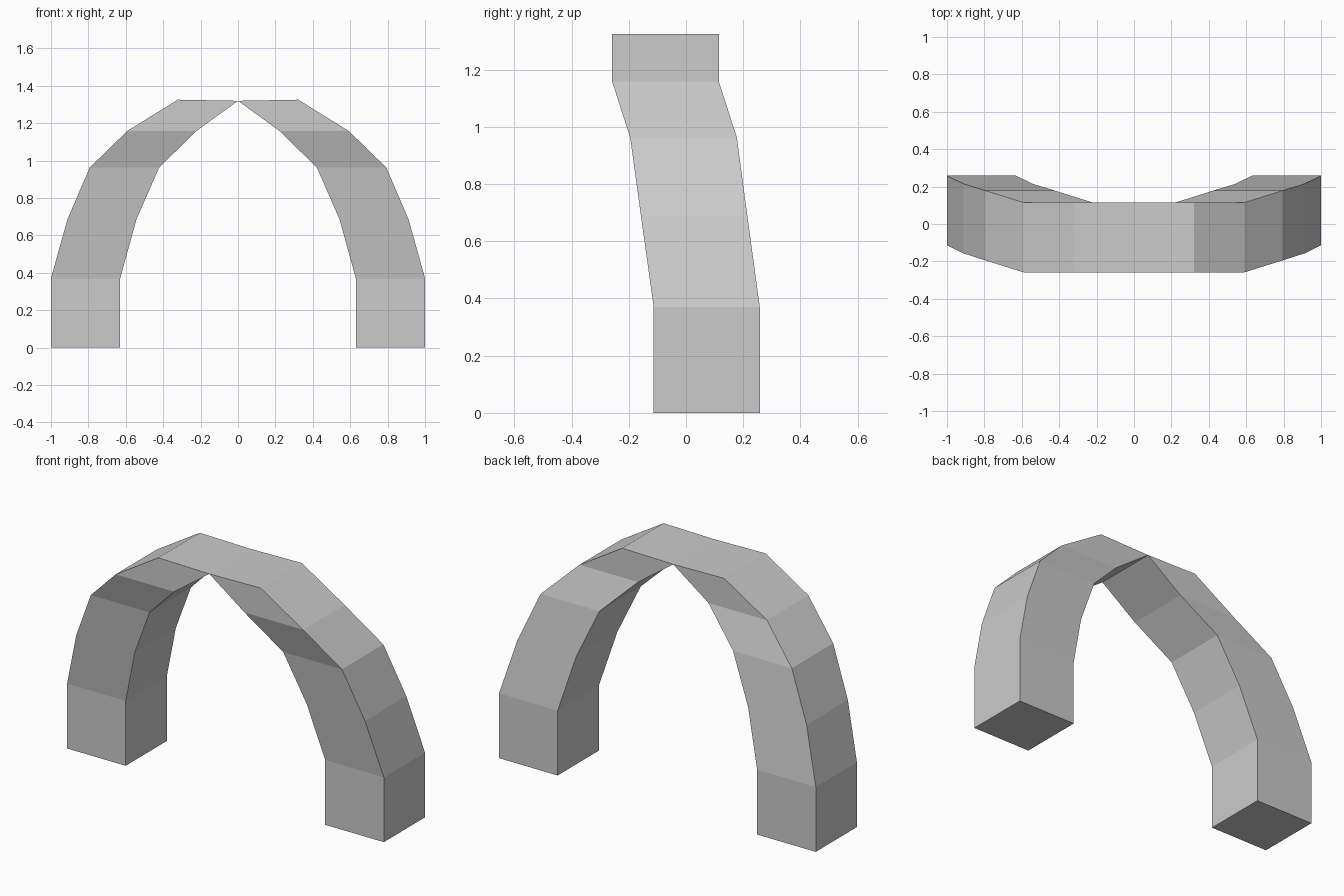
import bpy
import bmesh

if "Cube" in bpy.data.objects:
    bpy.data.objects.remove(bpy.data.objects["Cube"])

# Right half of the arch: outer x, inner x, outer z, inner z, front y, back y
SECTIONS = [
    (1.00, 0.63, 0.00, 0.00, -0.113, 0.258),
    (1.00, 0.63, 0.37, 0.37, -0.113, 0.258),
    (0.912, 0.543, 0.685, 0.685, -0.157, 0.215),
    (0.793, 0.422, 0.962, 0.962, -0.195, 0.178),
    (0.592, 0.222, 1.158, 1.158, -0.258, 0.115),
    (0.322, 0.00, 1.325, 1.319, -0.258, 0.115),
]


def build_arch(name):
    bm = bmesh.new()
    rings = []
    for xo, xi, zo, zi, yf, yb in SECTIONS:
        rings.append([bm.verts.new(p) for p in
                      ((xi, yf, zi), (xo, yf, zo), (xo, yb, zo), (xi, yb, zi))])
    # side walls between neighbouring sections
    for low, high in zip(rings, rings[1:]):
        for i in range(4):
            j = (i + 1) % 4
            bm.faces.new((low[i], low[j], high[j], high[i]))
    # foot and crown caps
    bm.faces.new(rings[0][::-1])
    bm.faces.new(rings[-1])
    bmesh.ops.recalc_face_normals(bm, faces=bm.faces)
    mesh = bpy.data.meshes.new(name)
    bm.to_mesh(mesh)
    bm.free()
    obj = bpy.data.objects.new(name, mesh)
    bpy.context.collection.objects.link(obj)
    return obj


# Left half by mirroring, joined at the crown
arch = build_arch("arch")
mirror = arch.modifiers.new("mirror", 'MIRROR')
mirror.use_axis[0] = True
mirror.use_clip = True
mirror.merge_threshold = 0.001
